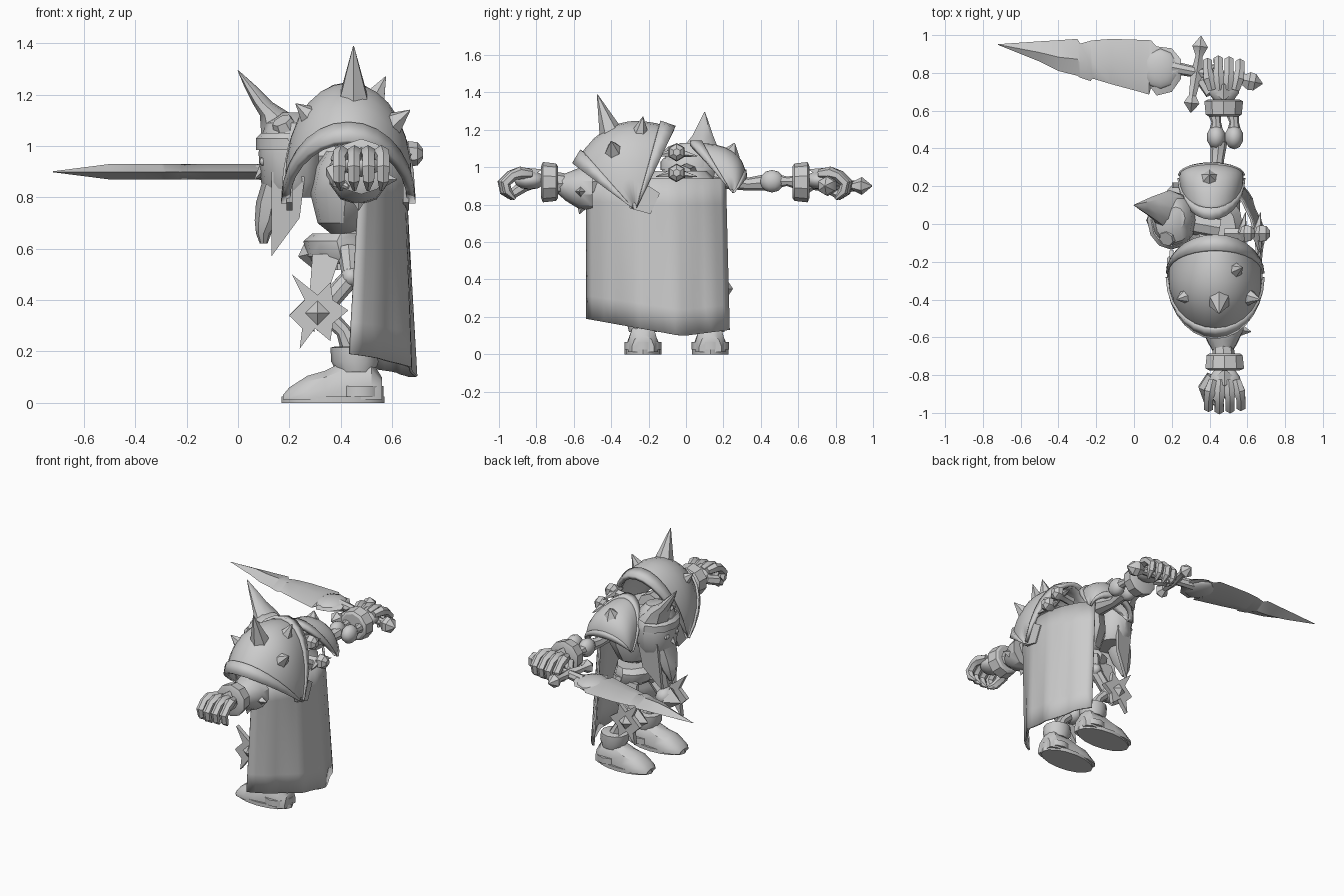
import bpy
from math import sin, cos, pi, radians
from mathutils import Vector as V


def mesh(name, verts, faces, thick=0):
    me = bpy.data.meshes.new(name)
    me.from_pydata([tuple(v) for v in verts], [], faces)
    ob = bpy.data.objects.new(name, me)
    bpy.context.collection.objects.link(ob)
    if thick:
        m = ob.modifiers.new("thickness", 'SOLIDIFY')
        m.thickness, m.offset = thick, 0
    return ob


def loft(name, rings):
    n = len(rings[0])
    faces = [(i*n + j, i*n + (j+1) % n, (i+1)*n + (j+1) % n, (i+1)*n + j)
             for i in range(len(rings)-1) for j in range(n)]
    faces += [tuple(range(n))[::-1], tuple(range((len(rings)-1)*n, len(rings)*n))]
    return mesh(name, [v for r in rings for v in r], faces)


def tube(name, path, radii, sides=8):
    path, rings = [V(p) for p in path], []
    for i, p in enumerate(path):
        t = (path[min(i+1, len(path)-1)] - path[max(i-1, 0)]).normalized()
        a = t.cross(V((1, 0, 0)) if abs(t.x) < .85 else V((0, 1, 0))).normalized()
        b = t.cross(a)
        rings.append([p + radii[i]*(a*cos(2*pi*k/sides) + b*sin(2*pi*k/sides)) for k in range(sides)])
    return loft(name, rings)


def spike(name, base, tip, r, sides=6):
    return tube(name, [base, tip], [r, .002], sides)


def stack(name, levels, sides=12):
    # elliptical levels: cx, cy, z, rx, ry
    return loft(name, [[(cx + rx*cos(2*pi*k/sides), cy + ry*sin(2*pi*k/sides), z) for k in range(sides)]
                       for cx, cy, z, rx, ry in levels])


def ball(name, c, r, seg=12):
    bpy.ops.mesh.primitive_uv_sphere_add(segments=seg, ring_count=seg//2+1, location=c)
    ob = bpy.context.object
    ob.name, ob.scale = name, r
    return ob


def grid(name, f, nu, nv, thick):
    verts = [f(i/nu, j/nv) for i in range(nu+1) for j in range(nv+1)]
    w = nv+1
    return mesh(name, verts, [(i*w+j, (i+1)*w+j, (i+1)*w+j+1, i*w+j+1)
                              for i in range(nu) for j in range(nv)], thick)


def pauldron(name, c, rx, outer, mid, inner):
    # Shell arching front to back, with raised rims on both edges
    c, o, m, n = V(c), V((0, *outer)), V((0, *mid)), V((0, *inner))
    ctrl = 2*m - (o+n)/2

    def surf(u, t, s):
        d = o*(1-u)**2 + ctrl*2*u*(1-u) + n*u*u
        a = pi*(.01 + .98*t)
        return c + (V((-rx*cos(a), 0, 0)) + d*sin(a)**(1-1.2*u*(1-u)))*s
    grid(name + "_shell", lambda u, t: surf(u, t, 1), 8, 14, .02)
    grid(name + "_outer_rim", lambda u, t: surf(-.02+.12*u, t, 1.03), 1, 14, .03)
    grid(name + "_inner_rim", lambda u, t: surf(.9+.12*u, t, 1.03), 1, 14, .03)


# Shoulder armour and its spikes
pauldron("right_pauldron", (.43, -.27, .77), .24, (-.31, .25), (-.1, .45), (.19, .43))
pauldron("left_pauldron", (.41, .25, .86), .16, (.06, .09), (-.01, .22), (-.21, .26))
for base, tip, r in [((.45, -.4, 1.18), (.45, -.475, 1.39), .065),
                     ((.31, -.37, 1.09), (.225, -.4, 1.165), .07),
                     ((.52, -.25, 1.16), (.575, -.23, 1.27), .06),
                     ((.58, -.38, 1.07), (.67, -.4, 1.14), .065),
                     ((.4, .23, 1.05), (.4, .26, 1.13), .07)]:
    spike("pauldron_spike", base, tip, r)
for x in (.2, .655):
    loft("pauldron_lower_plate", [[(x+d, -.32, .86), (x+d, -.3, .78), (x+d, -.19, .75), (x+d, -.14, .86),
                                   (x+d, -.2, .9)] for d in (-.012, .012)])

# Cape: curved sheet wrapping both sides, with soft folds
PLAN = [.48, .56, .61, .64, .65, .645, .62, .575, .5]


def cape(u, v):
    k = min(int(u*8), 7)
    x = PLAN[k] + (PLAN[k+1]-PLAN[k])*(u*8-k) + v*(.045 - .09*(1-u)**3) + .008*v*sin(u*22)
    low = .19 - .09*min(u/.65, 1) + .03*max(0, (u-.7)/.3)
    return (x, -.53 + .74*u + .02*v*u, .94 + (low-.94)*v)


grid("cape", cape, 24, 6, .012)

# Torso, neck, spine and belt
stack("ribcage", [(.41, -.03, .66, .05, .06), (.41, -.03, .70, .1, .13), (.42, -.03, .82, .14, .19),
                  (.44, -.03, .92, .14, .2), (.44, -.03, .98, .1, .14)])
tube("neck", [(.45, -.02, .95), (.34, 0, .96), (.25, .02, .96)], [.06, .06, .06])
for x, z in [(.7, .97), (.62, 1.08)]:
    tube("vertebra", [(.48, -.05, z-.02), (x-.06, -.05, z-.01), (x-.03, -.05, z), (x, -.05, z), (x+.02, -.05, z)],
         [.03, .03, .05, .045, .02], 6)
    for s in (-1, 1):
        spike("vertebra_prong", (x-.05, -.05, z), (x-.03, -.05+s*.11, z-.02), .03, 5)
tube("waist_spine", [(.43, -.04, .52), (.42, -.04, .7)], [.06, .05])
stack("belt", [(.41, -.04, .54, .11, .16), (.4, -.04, .57, .135, .18), (.385, -.04, .63, .13, .18),
               (.4, -.04, .66, .11, .16)])
spike("belt_buckle", (.28, -.04, .58), (.235, -.04, .57), .06, 4)
for s in (-1, 1):
    y = -.04 + s*.15
    loft("hip_tasset", [[(.29, y+d, .58), (.4, y+d, .58), (.34, y+s*.03+d, .4), (.28, y+s*.03+d, .44)]
                        for d in (-.012, .012)])

# Helmet, face and beard
stack("helmet", [(.22, .03, 1.13, .05, .06), (.21, .02, 1.09, .1, .12), (.205, .02, 1.02, .12, .145),
                 (.205, .02, .97, .125, .15), (.21, .02, .86, .12, .14), (.21, .02, .8, .09, .1)], 12)
stack("helmet_brow", [(.2, .02, .99, .12, .15), (.2, .02, .985, .13, .155), (.195, .02, 1.03, .125, .155),
                      (.2, .02, 1.05, .11, .14)], 12)
stack("face_mask", [(.17, .02, .97, .07, .1), (.16, .02, .88, .06, .1), (.135, .02, .78, .065, .08),
                    (.12, .02, .71, .055, .06), (.1, .02, .66, .03, .04), (.1, .02, .62, .015, .015)], 8)
spike("nose_guard", (.12, .02, .93), (.065, .02, .87), .035, 4)
for s in (-1, 1):
    ball("eye", (.1, .02+s*.05, .94), (.02, .025, .018), 8)
    loft("cheek_plate", [[(.13, .02+s*.1+d, .9), (.26, .02+s*.12+d, .88), (.24, .02+s*.1+d, .72),
                          (.13, .02+s*.05+d, .57)] for d in (-.012, .012)])
# Broad swept-up crest horn
stack("horn", [(.19, .07, 1.05, .1, .11), (.15, .08, 1.12, .065, .085), (.095, .09, 1.17, .04, .055),
               (.05, .095, 1.23, .025, .03), (0, .1, 1.295, .002, .002)], 8)
tube("broken_horn", [(.2, -.05, 1.04), (.17, -.08, 1.1)], [.06, .04], 7)


# Arms: armoured right arm, bare bones on the left
tube("right_upper_arm", [(.44, -.22, .95), (.46, -.45, .93), (.47, -.58, .91)], [.08, .075, .08])
tube("right_elbow_guard", [(.47, -.5, .89), (.47, -.56, .89), (.47, -.63, .9), (.47, -.67, .91)],
     [.12, .115, .08, .055], 10)
spike("elbow_spike", (.55, -.56, .87), (.62, -.57, .87), .04, 4)
spike("elbow_spike", (.47, -.55, .81), (.47, -.57, .75), .04, 4)
tube("right_forearm", [(.47, -.64, .91), (.48, -.75, .92)], [.055, .065])
tube("left_upper_arm", [(.43, .15, .95), (.44, .33, .91), (.45, .44, .92)], [.06, .035, .045])
for x in (.435, .53):
    ball("left_elbow_joint", (x, .46, .925), (.05, .065, .06), 10)
    tube("left_forearm_bone", [(x, .46, .925), (x, .54, .925), (x-.01, .6, .92)], [.045, .025, .04])


def hand(side, s, x, y0):
    # Cuff, palm and curled fingers
    p = lambda dx, dy, dz: (x+dx, s*(y0+dy), .92+dz)
    tube(side + "_cuff", [p(0, -.05, 0), p(0, -.04, 0), p(0, .03, 0), p(0, .04, 0)], [.085, .1, .108, .085], 10)
    ball(side + "_palm", p(0, .1, .01), (.085, .085, .05), 10)
    spike(side + "_knuckle_plate", p(0, .09, .03), p(0, .12, .075), .07, 4)
    for k in range(4):
        d = -.078 + .052*k
        r = .25 - .012*abs(k-1.3)
        tube(side + "_finger", [p(d*.8, .09, .045), p(d, .15, .05), p(d*1.1, r-.04, .035), p(d*1.1, r, -.005),
                                p(d*1.1, r-.01, -.05), p(d, r-.05, -.09)],
             [.024, .034, .027, .028, .025, .008], 6)
    tube(side + "_thumb", [p(-.07, .07, 0), p(-.11, .13, -.02), p(-.09, .19, -.06), p(-.05, .22, -.08)],
         [.03, .032, .027, .008], 6)


hand("right", -1, .48, .735)
hand("left", 1, .475, .62)

# Sword: notched blade with a centre ridge; each row is x, far edge y, near edge y
rows = [(-.72, .952, .948), (-.5, .967, .86), (-.4, .973, .81), (-.3, .98, .785), (-.285, .955, .775),
        (-.23, .97, .757), (-.22, .972, .77), (-.12, .98, .74), (.03, .975, .70), (.08, .973, .685),
        (.09, .972, .72), (.12, .94, .68), (.2, .93, .70), (.25, .87, .77)]
loft("sword_blade", [[(x, a, .9), (x, .45*a+.55*b, .9+min(.03, (x+.72)*.13+.002)), (x, b, .9),
                      (x, .45*a+.55*b, .9-min(.03, (x+.72)*.13+.002))] for x, a, b in rows])
ball("blade_collar", (.14, .82, .9), (.1, .11, .04), 10)
tube("sword_handle", [(.2, .83, .9), (.35, .8, .9), (.62, .755, .9)], [.035, .028, .025])
tube("sword_guard", [(.3, .59, .9), (.305, .64, .9), (.31, .68, .9), (.33, .79, .9), (.345, .89, .9),
                     (.35, .94, .9), (.355, .995, .9)], [.003, .048, .022, .035, .022, .048, .003], 6)
tube("sword_pommel", [(.56, .765, .9), (.61, .757, .9), (.64, .75, .9), (.68, .743, .9)], [.02, .055, .05, .004], 6)

# Legs, knee stars and boots
STAR = [(.2, .34), (.26, .40), (.21, .5), (.31, .42), (.36, .47), (.37, .40), (.43, .36), (.37, .31),
        (.36, .24), (.30, .29), (.24, .21), (.25, .29)]
BOOT = [(.175, .05, .03), (.2, .075, .06), (.27, .093, .105), (.34, .09, .125), (.42, .08, .165),
        (.52, .08, .165), (.56, .06, .1)]
for side, y, s in (("right", -.23, -1), ("left", .13, 1)):
    tube(side + "_thigh", [(.43, y*.8, .6), (.44, y, .49), (.34, y, .38)], [.045, .04, .04])
    ball(side + "_hip_joint", (.44, y, .49), (.042, .05, .042), 10)
    ball(side + "_knee", (.32, y, .36), (.06, .07, .06), 10)
    tube(side + "_shin", [(.33, y, .36), (.41, y, .28), (.46, y, .17)], [.035, .03, .05])
    ys = y + s*.075
    loft(side + "_knee_star", [[(x, ys+d, z) for x, z in STAR] for d in (-.015, .015)])
    spike(side + "_knee_stud", (.31, ys, .35), (.31, ys+s*.045, .35), .07, 4)
    spike(side + "_knee_point", (.29, y, .35), (.2, y, .34), .075, 4)
    loft(side + "_boot", [[(x, y-w, .012), (x, y-w, h*.4), (x, y-w*.75, h*.8), (x, y-w*.3, h), (x, y+w*.3, h),
                           (x, y+w*.75, h*.8), (x, y+w, h*.4), (x, y+w, .012)] for x, w, h in BOOT])
    stack(side + "_boot_sole", [(.37, y, z, .2, .098) for z in (0, .025)], 16)
    stack(side + "_heel_band", [(.475, y, z, .092, .1) for z in (.025, .065)], 12)
    stack(side + "_boot_cuff", [(.46, y, .12, .075, .075), (.455, y, .16, .092, .085), (.45, y, .215, .09, .085),
                                (.45, y, .22, .07, .065)])

# Consistent normals and edge-aware smooth shading
bpy.ops.object.select_all(action='SELECT')
bpy.context.view_layer.objects.active = bpy.context.selected_objects[0]
bpy.ops.object.mode_set(mode='EDIT')
bpy.ops.mesh.select_all(action='SELECT')
bpy.ops.mesh.normals_make_consistent(inside=False)
bpy.ops.object.mode_set(mode='OBJECT')
bpy.ops.object.shade_smooth_by_angle(angle=radians(35))
